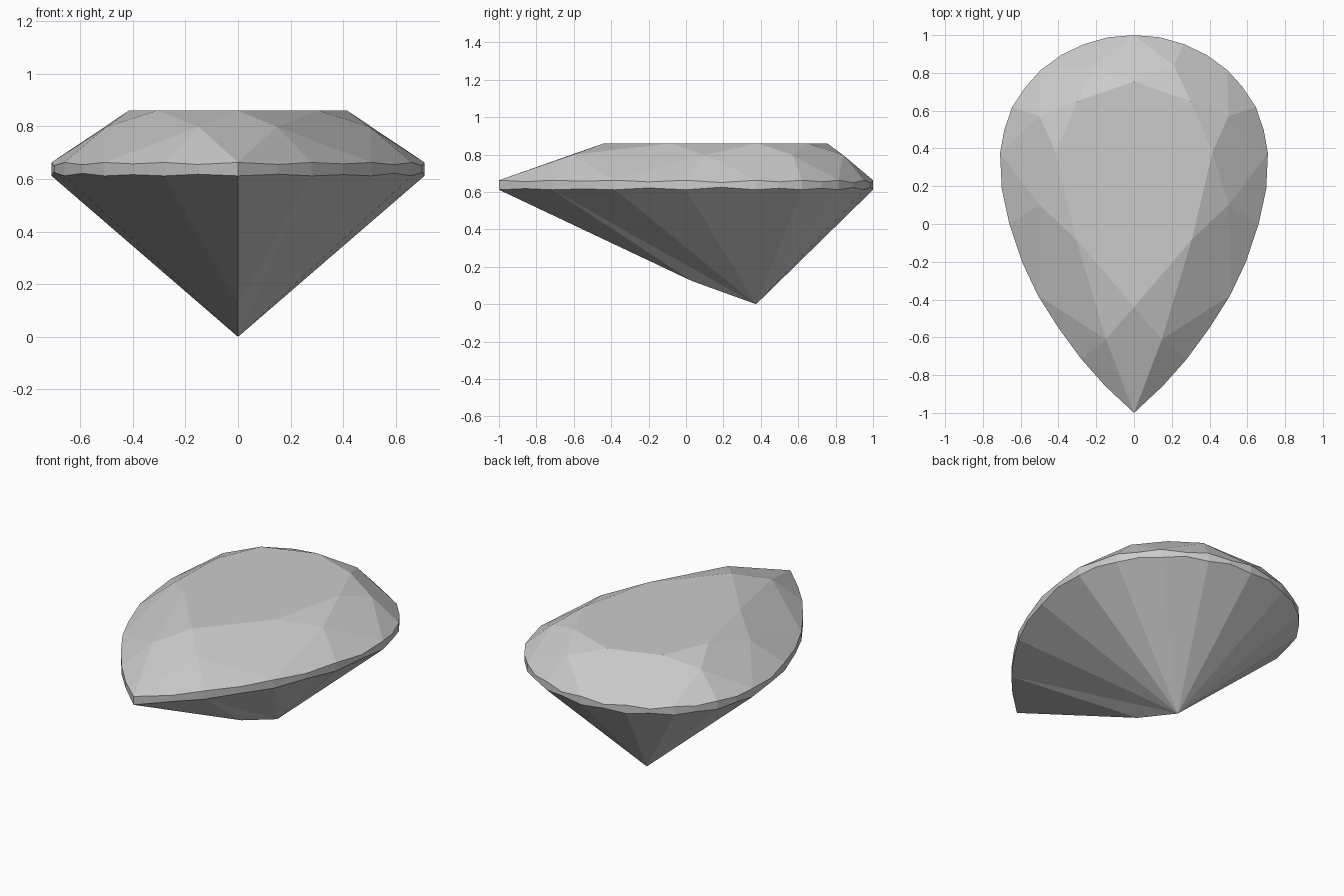
import bpy, bmesh
from mathutils import Vector
from mathutils.geometry import normal

if "Cube" in bpy.data.objects:
    bpy.data.objects.remove(bpy.data.objects["Cube"])

TABLE_Z, MID_Z, TOP_Z, LOW_Z = 0.86, 0.798, 0.663, 0.612

# Right half of the pear outline, from the pointed tip to the round back
half = [(0, -1), (.153, -.857), (.28, -.714), (.40, -.55), (.508, -.38),
        (.593, -.2), (.66, 0), (.70, .185), (.709, .375), (.687, .497),
        (.645, .62), (.575, .725), (.494, .815), (.385, .895), (.265, .952),
        (.14, .988), (0, 1)]
table_half = [(0, -.44), (.307, -.08), (.415, .38), (.30, .65), (0, .755)]
mid_half = [(.148, -.61), (.50, .10), (.50, .57), (.21, .84)]


def mirrored(points, closed=True):
    """Full ring from its right half; closed halves share their end points."""
    other = points[1:-1] if closed else points
    return points + [(-x, y) for x, y in reversed(other)]


def z_on_plane(xy, a, b, c):
    """Height of the plane through a, b, c at a given x, y."""
    n = normal(a, b, c)
    return a.z - (n.x * (xy[0] - a.x) + n.y * (xy[1] - a.y)) / n.z


outline = mirrored(half)
N = len(outline)
culet = Vector((0, .375, 0))
keel = Vector((0, .03, .125))
table = [Vector((x, y, TABLE_Z)) for x, y in mirrored(table_half)]
mids = [Vector((x, y, MID_Z)) for x, y in mirrored(mid_half, False)]

# Scalloped girdle rings: in-between points lie on their facet planes
top = [Vector((x, y, TOP_Z)) for x, y in outline]
low = [Vector((x, y, LOW_Z)) for x, y in outline]
for i in range(1, N, 2):
    a, b = i - 1, (i + 1) % N
    top[i].z = z_on_plane(outline[i], mids[i // 4], top[a], top[b])
    apex = keel if 0 in (a, b) else culet
    low[i].z = z_on_plane(outline[i], apex, low[a], low[b])

bm = bmesh.new()
add = lambda pts: [bm.verts.new(p) for p in pts]
T, M, G, L = add(table), add(mids), add(top), add(low)
C, K = add([culet, keel])

# Crown: table, stars, kites and upper halves
bm.faces.new(T)
for k in range(8):
    nxt = (k + 1) % 8
    bm.faces.new((T[nxt], T[k], M[k]))
    bm.faces.new((T[k], M[k - 1], G[4 * k], M[k]))
    for s in (4 * k, 4 * k + 2):
        bm.faces.new((M[k], G[s], G[s + 1], G[(s + 2) % N]))

# Girdle band
for i in range(N):
    j = (i + 1) % N
    bm.faces.new((G[i], L[i], L[j], G[j]))

# Pavilion: fan to the culet, with a keel under the pointed tip
for s in range(0, N, 2):
    e = (s + 2) % N
    apex = K if 0 in (s, e) else C
    bm.faces.new((apex, L[e], L[s + 1], L[s]))
bm.faces.new((K, C, L[2]))
bm.faces.new((C, K, L[N - 2]))

bmesh.ops.recalc_face_normals(bm, faces=bm.faces)
mesh = bpy.data.meshes.new("pear_gem")
bm.to_mesh(mesh)
bm.free()

mat = bpy.data.materials.new("light_grey")
mat.diffuse_color = (.6, .6, .6, 1)
mat.use_nodes = True
mat.node_tree.nodes["Principled BSDF"].inputs["Base Color"].default_value = mat.diffuse_color
mesh.materials.append(mat)
gem = bpy.data.objects.new("pear_gem", mesh)
bpy.context.collection.objects.link(gem)
